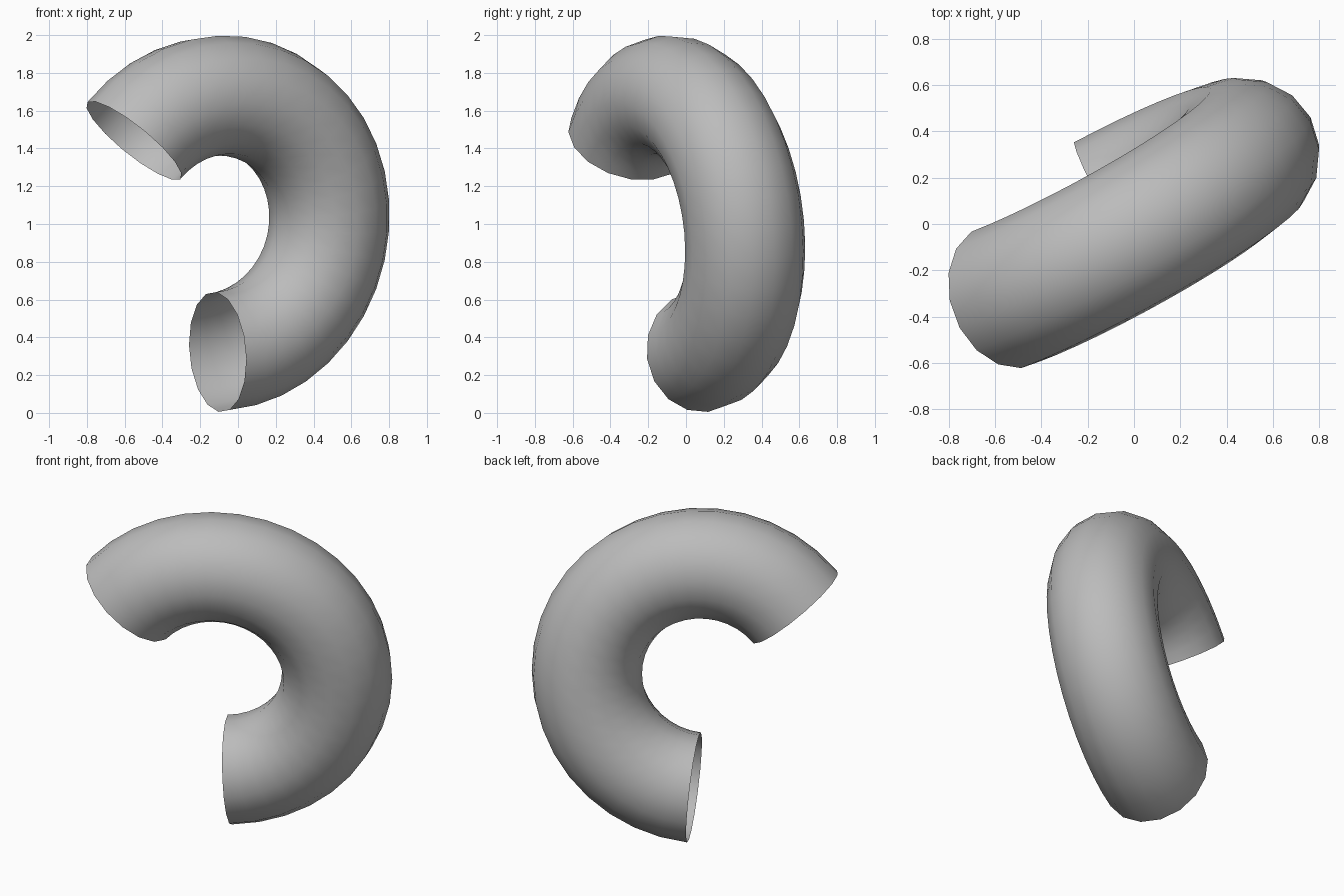
import bpy, bmesh, math
from mathutils import Vector

if "Cube" in bpy.data.objects:
    bpy.data.objects.remove(bpy.data.objects["Cube"])

# Ring placement and tube size
HEADING, TILT = math.radians(28.5), math.radians(6.5)
CENTRE = Vector((-0.118, -0.02, 1.0))
RING, TUBE = 0.684, 0.32
START, END = math.radians(-85.5), math.radians(139.5)
STEPS, SIDES = 24, 16

along = Vector((math.cos(HEADING), math.sin(HEADING), 0))
across = Vector((-math.sin(HEADING), math.cos(HEADING), 0))
up = Vector((0, 0, 1)) * math.cos(TILT) - across * math.sin(TILT)
axis = along.cross(up)

# Open-ended bent tube swept along the arc
bm = bmesh.new()
rings = []
for i in range(STEPS + 1):
    a = START + (END - START) * i / STEPS
    out = along * math.cos(a) + up * math.sin(a)
    ring = []
    for j in range(SIDES):
        b = 2 * math.pi * j / SIDES
        ring.append(bm.verts.new(CENTRE + out * (RING + TUBE * math.cos(b))
                                 + axis * TUBE * math.sin(b)))
    rings.append(ring)
for r0, r1 in zip(rings, rings[1:]):
    for j in range(SIDES):
        k = (j + 1) % SIDES
        bm.faces.new((r0[j], r0[k], r1[k], r1[j])).smooth = True
bmesh.ops.recalc_face_normals(bm, faces=bm.faces)

mesh = bpy.data.meshes.new("bent_tube")
bm.to_mesh(mesh)
bm.free()
tube = bpy.data.objects.new("bent_tube", mesh)
bpy.context.collection.objects.link(tube)

# Plain grey
grey = bpy.data.materials.new("grey")
grey.diffuse_color = (0.5, 0.5, 0.5, 1)
grey.use_nodes = True
grey.node_tree.nodes["Principled BSDF"].inputs["Base Color"].default_value = grey.diffuse_color
mesh.materials.append(grey)
# outward normals: flip if recalculation chose the inside
p = mesh.polygons[0]
a = START + (END - START) * 0.5 / STEPS
core = CENTRE + (along * math.cos(a) + up * math.sin(a)) * RING
if p.normal.dot(p.center - core) < 0:
    mesh.flip_normals()
